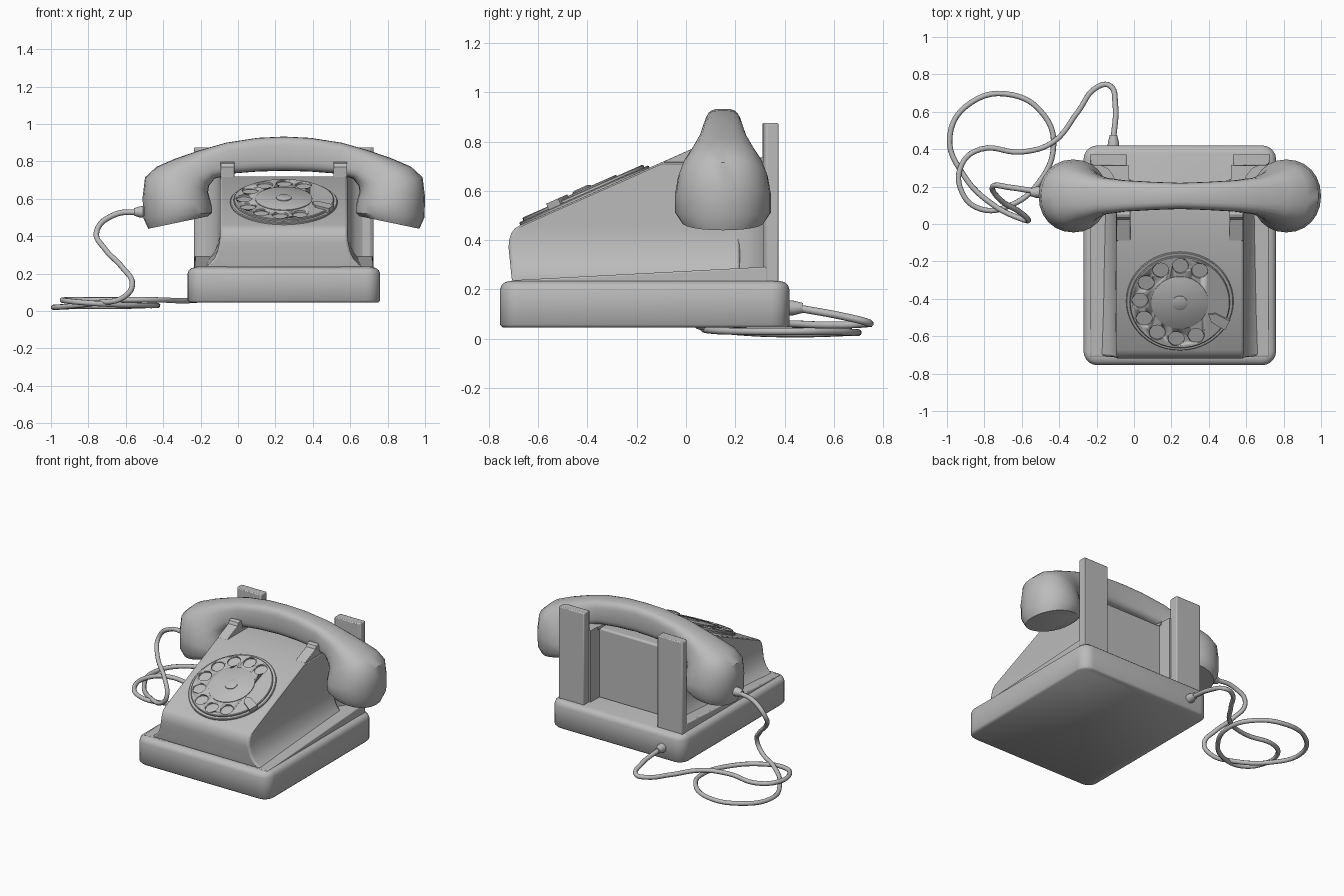
import bpy, bmesh, math
from mathutils import Matrix, Vector

if "Cube" in bpy.data.objects:
    bpy.data.objects.remove(bpy.data.objects["Cube"])

CX = 0.245          # symmetry plane of the telephone
HY = 0.15           # handset centre line in y
SLOPE = math.radians(23.8)

grey = bpy.data.materials.new("grey_plastic")
grey.diffuse_color = (0.5, 0.5, 0.5, 1)
grey.use_nodes = True
grey.node_tree.nodes["Principled BSDF"].inputs["Base Color"].default_value = grey.diffuse_color


def finish(name, bm, angle=35, bevel=0.0):
    bmesh.ops.recalc_face_normals(bm, faces=bm.faces[:])
    me = bpy.data.meshes.new(name)
    bm.to_mesh(me)
    bm.free()
    me.materials.append(grey)
    for p in me.polygons:
        p.use_smooth = True
    me.set_sharp_from_angle(angle=math.radians(angle))
    ob = bpy.data.objects.new(name, me)
    bpy.context.collection.objects.link(ob)
    if bevel:
        m = ob.modifiers.new("soft_edges", 'BEVEL')
        m.width, m.segments, m.limit_method = bevel, 2, 'ANGLE'
        m.angle_limit = math.radians(40)
    return ob


def loft(bm, rings):
    """Skin a list of closed rings and cap both ends."""
    vs = [[bm.verts.new(p) for p in r] for r in rings]
    n = len(rings[0])
    for a, b in zip(vs, vs[1:]):
        for i in range(n):
            j = (i + 1) % n
            bm.faces.new((a[i], a[j], b[j], b[i]))
    bm.faces.new(vs[0])
    bm.faces.new(vs[-1])


def lathe_disc(name, steps, matrix, seg=48):
    """Stack of circles (radius, height) in local space."""
    bm = bmesh.new()
    loft(bm, [[matrix @ Vector((r * math.cos(2 * math.pi * i / seg),
                                r * math.sin(2 * math.pi * i / seg), h))
               for i in range(seg)] for r, h in steps])
    return finish(name, bm)


def rounded_rect(hx, y0, y1, r, z, seg=5):
    pts = []
    corners = ((hx, y1, 0), (-hx, y1, 90), (-hx, y0, 180), (hx, y0, 270))
    for x, y, a0 in corners:
        cx, cy = x - math.copysign(r, x), y - r if y == y1 else y + r
        for k in range(seg + 1):
            a = math.radians(a0 + 90 * k / seg)
            pts.append((CX + cx + r * math.cos(a), cy + r * math.sin(a), z))
    return pts


# base tray
bm = bmesh.new()
loft(bm, [rounded_rect(0.515 - i, -0.755 + i, 0.42 - i, 0.075 - i, z)
          for z, i in ((0.045, 0.012), (0.057, 0), (0.2, 0), (0.218, 0.007),
                       (0.229, 0.02), (0.235, 0.04))])
finish("base", bm, 50)

# body: height, front edge y, half width at front, half width at back
levels = ((0.23, -0.705, 0.425, 0.46), (0.25, -0.708, 0.40, 0.43),
          (0.28, -0.711, 0.372, 0.40), (0.32, -0.715, 0.354, 0.37),
          (0.37, -0.72, 0.344, 0.352), (0.40, -0.718, 0.341, 0.345),
          (0.43, -0.708, 0.34, 0.341), (0.447, -0.695, 0.34, 0.34),
          (0.46, -0.675, 0.34, 0.34), (0.72, -0.09, 0.34, 0.34))
bm = bmesh.new()
loft(bm, [[(CX - wf, f, z), (CX + wf, f, z), (CX + wb, 0.22, z), (CX - wb, 0.22, z)]
          for z, f, wf, wb in levels])
finish("body", bm, 30, 0.012)


def side_prisms(name, pts, a, b, axis, bevel=0.0):
    """Mirrored pair of prisms; axis 'x' takes (y, z) points, 'z' takes (offset, y)."""
    for s, side in ((-1, "left"), (1, "right")):
        bm = bmesh.new()
        if axis == 'x':
            rings = [[(CX + s * u, y, z) for y, z in pts] for u in (a, b)]
        else:
            rings = [[(CX + s * u, y, z) for u, y in pts] for z in (a, b)]
        loft(bm, rings)
        finish(side + "_" + name, bm, 30, bevel)


# cradle horns beside the recessed rest
side_prisms("cradle_horn", [(-0.09, 0.715), (-0.09, 0.72), (0.025, 0.771), (0.035, 0.79),
                            (0.05, 0.797), (0.075, 0.793), (0.08, 0.738), (0.24, 0.735),
                            (0.24, 0.715)], 0.265, 0.339, 'x', 0.008)
# sloping ledges along the body
side_prisms("ledge", [(-0.71, 0.225), (-0.71, 0.237), (0.33, 0.292), (0.33, 0.225)],
            0.3, 0.478, 'x', 0.006)
# rear posts and the filleted webs joining them to the body
side_prisms("rear_post", [(0.48, 0.375), (0.48, 0.325), (0.46, 0.312), (0.285, 0.31),
                          (0.285, 0.375)], 0.23, 0.875, 'z', 0.006)
side_prisms("post_web", [(0.43, 0.316), (0.385, 0.295), (0.355, 0.255), (0.341, 0.2),
                         (0.34, 0.14), (0.27, 0.14), (0.275, 0.316)], 0.23, 0.735, 'z')

# dial
dial = Matrix.Translation((CX, -0.41, 0.577)) @ Matrix.Rotation(SLOPE, 4, 'X')
lathe_disc("dial_plate", ((0.287, -0.01), (0.287, 0.008), (0.283, 0.012)), dial)
wheel = lathe_disc("finger_wheel", ((0.268, 0.011), (0.268, 0.021), (0.264, 0.024)), dial)
bm = bmesh.new()
for k in range(9):
    a = math.radians(60 + 29.25 * k)
    c = Matrix.Translation((0.213 * math.cos(a), 0.213 * math.sin(a), 0.025))
    bmesh.ops.create_cone(bm, cap_ends=True, segments=20, radius1=0.043, radius2=0.043,
                          depth=0.06, matrix=dial @ c)
cutter = finish("hole_cutter", bm)
cutter.hide_render = True
mod = wheel.modifiers.new("finger_holes", 'BOOLEAN')
mod.object, mod.operation, mod.solver = cutter, 'DIFFERENCE', 'EXACT'
bpy.context.view_layer.objects.active = wheel
bpy.ops.object.modifier_apply(modifier=mod.name)
bpy.data.objects.remove(cutter)
lathe_disc("dial_centre", ((0.152, 0.02), (0.152, 0.028), (0.149, 0.03)), dial)
lathe_disc("dial_button", ((0.041, 0.028), (0.041, 0.034), (0.03, 0.039)), dial, 24)

# finger stop
stop = dial @ Matrix.Rotation(math.radians(-27), 4, 'Z')
bm = bmesh.new()
loft(bm, [[stop @ Vector((x, y, z)) for x, y in
           ((0.165, 0.012), (0.2, 0.032), (0.285, 0.03), (0.285, -0.03), (0.2, -0.022))]
          for z in (0.01, 0.037)])
finish("finger_stop", bm)

# handset: inner point, outer point (offset, z), half depth, squareness
half = (((0.14, 0.746), (0.142, 0.926), 0.075, 3.6),
        ((0.28, 0.735), (0.31, 0.9), 0.084, 3.6),
        ((0.37, 0.708), (0.45, 0.86), 0.10, 3.0),
        ((0.40, 0.67), (0.58, 0.815), 0.132, 2.5),
        ((0.405, 0.635), (0.68, 0.772), 0.162, 2.3),
        ((0.395, 0.60), (0.742, 0.715), 0.182, 2.2),
        ((0.385, 0.56), (0.755, 0.61), 0.195, 2.1),
        ((0.385, 0.525), (0.752, 0.50), 0.195, 2.1),
        ((0.405, 0.507), (0.725, 0.44), 0.168, 2.1))


def section(s, inner, outer, hy, power, seg=24):
    pts = []
    for i in range(seg):
        a = 2 * math.pi * i / seg
        c, d = math.cos(a), math.sin(a)
        t = 0.5 + 0.5 * math.copysign(abs(c) ** (2 / power), c)
        y = HY + hy * math.copysign(abs(d) ** (2 / power), d)
        pts.append((CX + s * (inner[0] + (outer[0] - inner[0]) * t), y,
                    inner[1] + (outer[1] - inner[1]) * t))
    return pts


bm = bmesh.new()
loft(bm, [section(-1, *h) for h in reversed(half)]
     + [section(1, (0, 0.75), (0, 0.933), 0.07, 3.6)]
     + [section(1, *h) for h in half])
finish("handset", bm, 40)

# cord sleeves
lathe_disc("handset_sleeve", ((0.032, -0.02), (0.03, 0.03), (0.02, 0.06)),
           Matrix.Translation((-0.495, 0.17, 0.53)) @ Matrix.Rotation(-math.pi / 2, 4, 'Y'), 16)
lathe_disc("base_sleeve", ((0.032, -0.02), (0.03, 0.02), (0.02, 0.06)),
           Matrix.Translation((-0.11, 0.415, 0.125)) @ Matrix.Rotation(-math.pi / 2, 4, 'X'), 16)

# coiled cord
path = ((-0.53, 0.175, 0.53), (-0.66, 0.195, 0.515), (-0.755, 0.2, 0.43),
        (-0.71, 0.125, 0.33), (-0.62, 0.07, 0.235), (-0.565, 0.02, 0.14),
        (-0.61, 0.03, 0.075), (-0.75, 0.1, 0.045), (-0.91, 0.26, 0.025),
        (-0.985, 0.47, 0.02), (-0.87, 0.65, 0.025), (-0.65, 0.69, 0.025),
        (-0.48, 0.58, 0.03), (-0.43, 0.42, 0.03), (-0.51, 0.22, 0.03),
        (-0.66, 0.1, 0.035), (-0.82, 0.08, 0.045), (-0.92, 0.17, 0.055),
        (-0.92, 0.32, 0.06), (-0.82, 0.4, 0.06), (-0.6, 0.385, 0.06),
        (-0.43, 0.44, 0.06), (-0.3, 0.6, 0.055), (-0.2, 0.73, 0.06),
        (-0.13, 0.74, 0.065), (-0.1, 0.64, 0.09), (-0.11, 0.45, 0.125))
cu = bpy.data.curves.new("cord", 'CURVE')
cu.dimensions = '3D'
cu.bevel_depth, cu.bevel_resolution, cu.resolution_u = 0.015, 2, 6
cu.use_fill_caps = True
sp = cu.splines.new('BEZIER')
sp.bezier_points.add(len(path) - 1)
for bp, co in zip(sp.bezier_points, path):
    bp.co = co
    bp.handle_left_type = bp.handle_right_type = 'AUTO'
cu.materials.append(grey)
bpy.context.collection.objects.link(bpy.data.objects.new("cord", cu))
